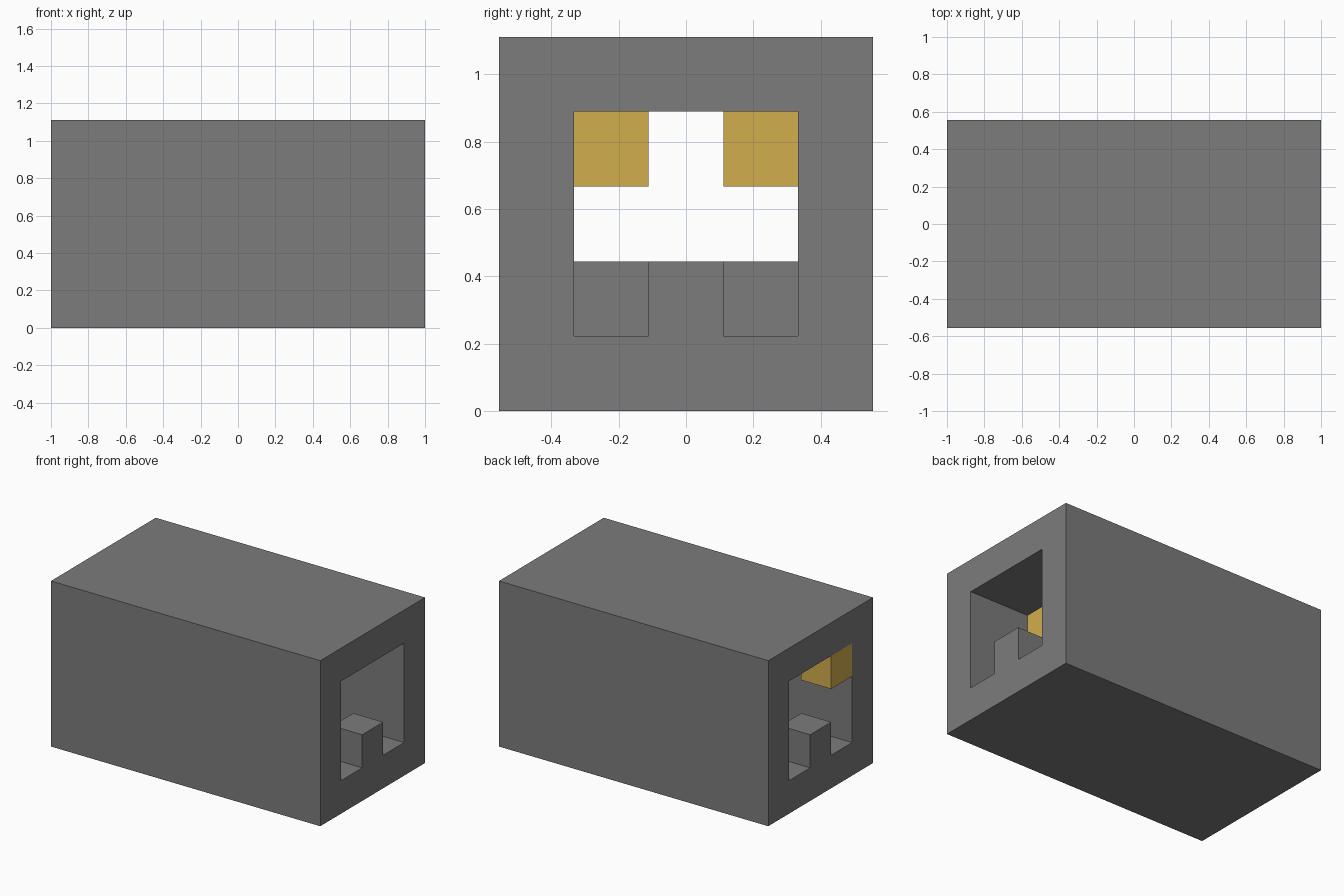
import bpy, bmesh

cube = bpy.data.objects.get("Cube")
if cube:
    bpy.data.objects.remove(cube, do_unlink=True)

U = 2 / 9  # one block


def material(name, color):
    m = bpy.data.materials.new(name)
    m.use_nodes = True
    m.diffuse_color = (*color, 1)
    m.node_tree.nodes["Principled BSDF"].inputs["Base Color"].default_value = (*color, 1)
    return m


stone = material("stone grey", (0.2, 0.2, 0.2))
gold = material("lamp gold", (0.65, 0.42, 0.076))


def add_object(name, bm, mat):
    bmesh.ops.recalc_face_normals(bm, faces=bm.faces)
    mesh = bpy.data.meshes.new(name)
    bm.to_mesh(mesh)
    bm.free()
    mesh.materials.append(mat)
    obj = bpy.data.objects.new(name, mesh)
    bpy.context.collection.objects.link(obj)
    return obj


def block(name, x, y, z, mat):
    """Unit block centred on grid cell x, y with its base at level z."""
    bm = bmesh.new()
    bmesh.ops.create_cube(bm, size=U)
    bmesh.ops.translate(bm, verts=bm.verts, vec=(x * U, y * U, (z + 0.5) * U))
    return add_object(name, bm, mat)


# Tunnel shell: square frame swept along x
bm = bmesh.new()
corners = [(-1, -1), (1, -1), (1, 1), (-1, 1)]
rings = [[bm.verts.new((-4.5 * U, y * r * U, (2.5 + z * r) * U)) for y, z in corners]
         for r in (2.5, 1.5)]
outer, inner = rings
frame = []
for i in range(4):
    j = (i + 1) % 4
    frame.append(bm.faces.new((outer[i], outer[j], inner[j], inner[i])))
swept = bmesh.ops.extrude_face_region(bm, geom=frame, use_keep_orig=True)
bmesh.ops.translate(bm, vec=(9 * U, 0, 0),
                    verts=[v for v in swept["geom"] if isinstance(v, bmesh.types.BMVert)])
add_object("tunnel_shell", bm, stone)

# Stepping blocks weaving along the floor
for n, (x, y) in enumerate([(4, 0), (2, -1), (0, 0), (-2, 1), (-4, 0)]):
    block(f"floor_block_{n + 1}", x, y, 1, stone)

# Lamps alternating between the upper corners
for n, (x, y) in enumerate([(2, -1), (-1, 1), (-4, -1)]):
    block(f"ceiling_lamp_{n + 1}", x, y, 3, gold)
